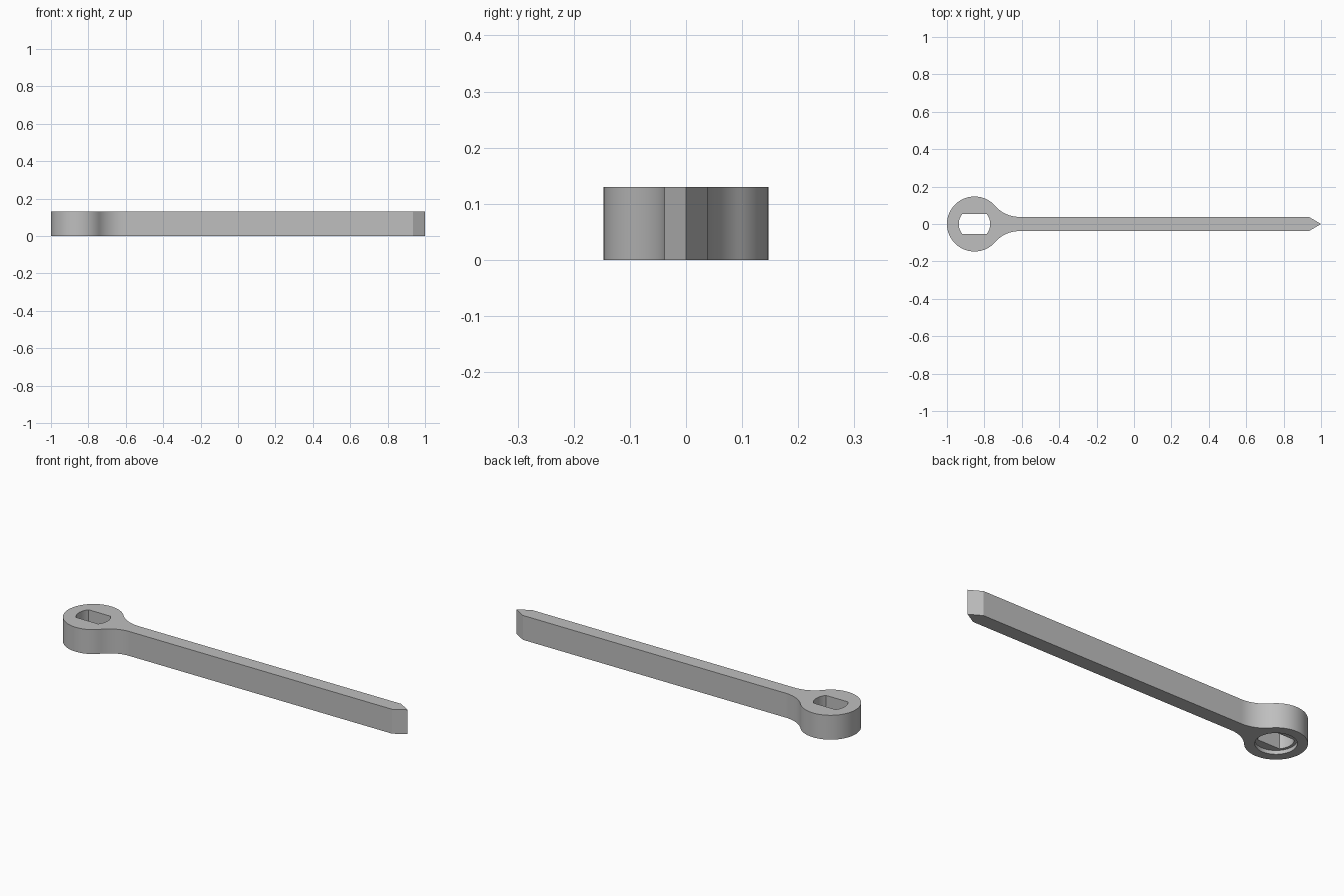
import bpy, bmesh, math

if "Cube" in bpy.data.objects:
    bpy.data.objects.remove(bpy.data.objects["Cube"], do_unlink=True)

HEIGHT = 0.13
RING_X, RING_R = -0.853, 0.147
HALF = 0.038                 # half width of the handle
FILLET_X = -0.613            # where the fillet meets the handle
TIP_X = 0.935

steel = bpy.data.materials.new("grey_steel")
steel.use_nodes = True
colour = (0.52, 0.52, 0.52, 1)
steel.diffuse_color = colour
steel.node_tree.nodes["Principled BSDF"].inputs["Base Color"].default_value = colour


def arc(cx, cy, r, start, end, steps):
    angles = [start + (end - start) * i / steps for i in range(steps + 1)]
    return [(cx + r * math.cos(a), cy + r * math.sin(a)) for a in angles]


def prism(name, outline, z0, z1):
    bm = bmesh.new()
    base = bm.faces.new([bm.verts.new((x, y, z0)) for x, y in outline])
    top = bmesh.ops.extrude_face_region(bm, geom=[base])["geom"]
    bmesh.ops.translate(bm, vec=(0, 0, z1 - z0),
                        verts=[v for v in top if isinstance(v, bmesh.types.BMVert)])
    bmesh.ops.recalc_face_normals(bm, faces=bm.faces)
    mesh = bpy.data.meshes.new(name)
    bm.to_mesh(mesh)
    bm.free()
    mesh.materials.append(steel)
    obj = bpy.data.objects.new(name, mesh)
    bpy.context.collection.objects.link(obj)
    return obj


# Outline of one side: point, straight handle, tangent fillet, half ring
dx = FILLET_X - RING_X
fillet_r = (dx**2 + HALF**2 - RING_R**2) / (2 * (RING_R - HALF))
fillet_y = HALF + fillet_r
touch = math.atan2(fillet_y, dx)
side = [(1, 0), (TIP_X, HALF)]
side += arc(FILLET_X, fillet_y, fillet_r, -math.pi / 2, touch - math.pi, 16)
side += arc(RING_X, 0, RING_R, touch, math.pi, 40)[1:]
side[-1] = (RING_X - RING_R, 0)
outline = side + [(x, -y) for x, y in reversed(side[1:-1])]
wrench = prism("wrench_body", outline, 0, HEIGHT)

# Flat-sided through hole and shallow round recess underneath
slot_r, slot_half = 0.084, 0.053
a = math.asin(slot_half / slot_r)
slot = arc(RING_X, 0, slot_r, -a, a, 12)
slot += arc(RING_X, 0, slot_r, math.pi - a, math.pi + a, 12)
recess = arc(RING_X, 0, 0.098, 0, 2 * math.pi, 64)[:-1]
cutters = [prism("slot_cutter", slot, -0.1, HEIGHT + 0.1),
           prism("recess_cutter", recess, -0.1, 0.02)]

bpy.ops.object.select_all(action='DESELECT')
wrench.select_set(True)
bpy.context.view_layer.objects.active = wrench
for cutter in cutters:
    cutter.hide_render = True
    mod = wrench.modifiers.new("cut", 'BOOLEAN')
    mod.operation = 'DIFFERENCE'
    mod.solver = 'EXACT'
    mod.object = cutter
    bpy.ops.object.modifier_apply(modifier=mod.name)
    bpy.data.objects.remove(cutter, do_unlink=True)

bpy.ops.object.shade_smooth_by_angle(angle=math.radians(20))
